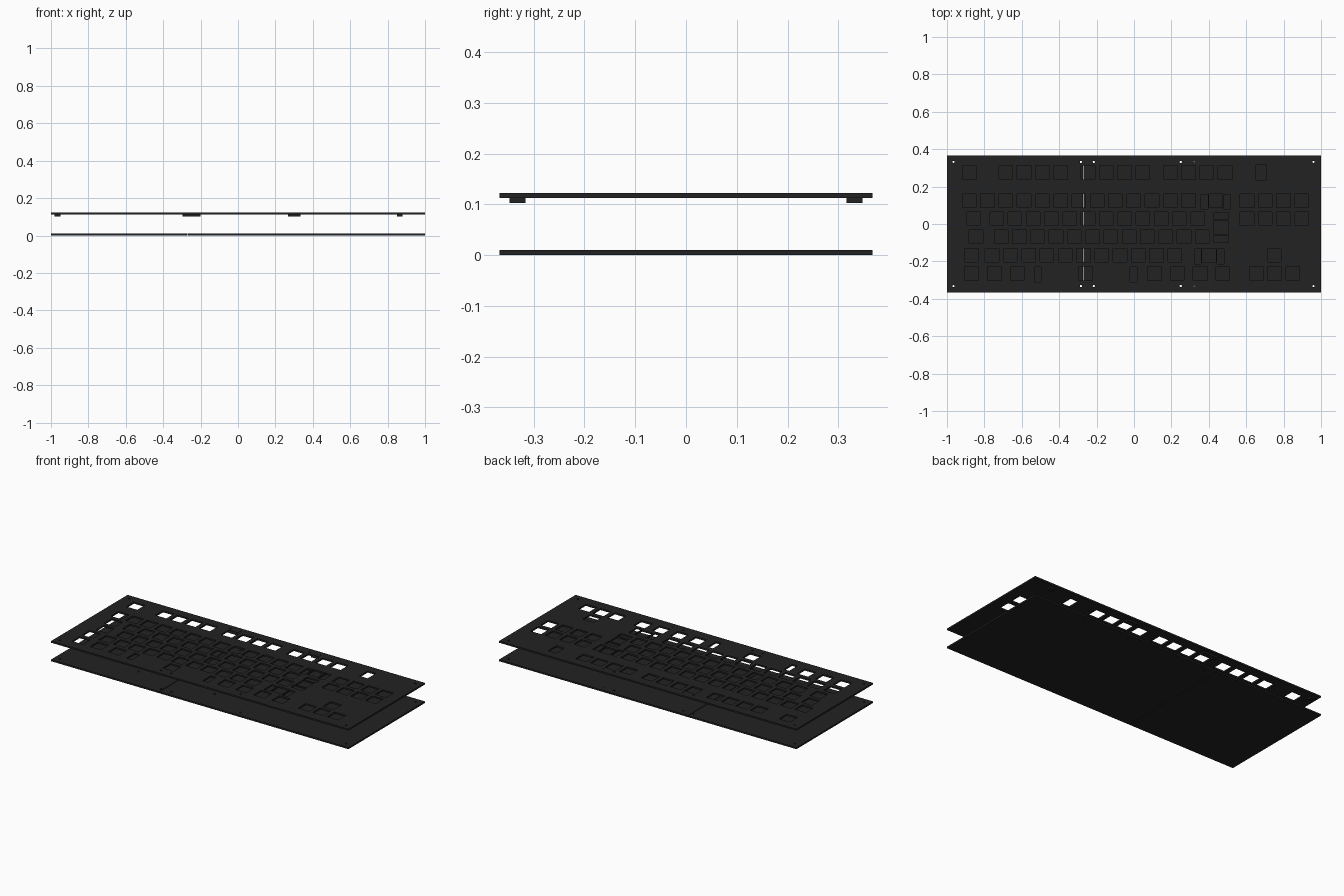
import bpy, bmesh, math

if "Cube" in bpy.data.objects:
    bpy.data.objects.remove(bpy.data.objects["Cube"])

U = 0.0977                  # key pitch
X0 = -0.881                 # centre of the first key column
KEY = 0.073                 # switch cut-out size
ROWS = [0.275, 0.125, 0.028, -0.069, -0.167, -0.265]

black = bpy.data.materials.new("matte black")
black.diffuse_color = (0.016, 0.016, 0.016, 1)
black.use_nodes = True
black.node_tree.nodes["Principled BSDF"].inputs["Base Color"].default_value = black.diffuse_color


def rect(x, y, w, h):
    return [(x - w / 2, y - h / 2), (x + w / 2, y - h / 2),
            (x + w / 2, y + h / 2), (x - w / 2, y + h / 2)]


def circle(x, y, r, n=12):
    return [(x + r * math.cos(2 * math.pi * i / n),
             y + r * math.sin(2 * math.pi * i / n)) for i in range(n)]


def sheet(name, outline, holes, z0, z1):
    """Flat sheet with cut-outs, made from a filled and extruded 2D curve."""
    curve = bpy.data.curves.new(name, 'CURVE')
    curve.dimensions = '2D'
    curve.fill_mode = 'BOTH'
    curve.extrude = (z1 - z0) / 2
    for loop in [outline] + holes:
        sp = curve.splines.new('POLY')
        sp.points.add(len(loop) - 1)
        for p, (x, y) in zip(sp.points, loop):
            p.co = (x, y, 0, 1)
        sp.use_cyclic_u = True
    tmp = bpy.data.objects.new(name + "_curve", curve)
    bpy.context.collection.objects.link(tmp)
    deps = bpy.context.evaluated_depsgraph_get()
    mesh = bpy.data.meshes.new_from_object(tmp.evaluated_get(deps))
    bpy.data.objects.remove(tmp)
    bm = bmesh.new()
    bm.from_mesh(mesh)
    bmesh.ops.remove_doubles(bm, verts=bm.verts, dist=1e-5)
    bmesh.ops.recalc_face_normals(bm, faces=bm.faces)
    for f in bm.faces:
        f.smooth = False
        f.material_index = 0
    bm.to_mesh(mesh)
    bm.free()
    mesh.materials.clear()
    mesh.materials.append(black)
    ob = bpy.data.objects.new(name, mesh)
    ob.location.z = (z0 + z1) / 2
    bpy.context.collection.objects.link(ob)
    return ob


# Key positions per row, in key units
keys = [
    [0, 2, 3, 4, 5, 6.5, 7.5, 8.5, 9.5, 11, 12, 13, 14],
    list(range(13)) + [13.5, 15.2, 16.2, 17.2, 18.2],
    [0.25] + [1.5 + i for i in range(12)] + [15.2, 16.2, 17.2, 18.2],
    [0.375] + [1.75 + i for i in range(12)],
    [0.125] + [1.25 + i for i in range(11)] + [13.125, 16.7],
    [0.125, 1.375, 2.625, 6.375, 10.125, 11.375, 12.625, 13.875, 15.7, 16.7, 17.7],
]
cutouts = [rect(X0 + k * U, y, KEY, KEY) for row, y in zip(keys, ROWS) for k in row]

# Dial slot, tall return key and its sideways stabilisers
cutouts.append(rect(0.68, 0.275, 0.055, 0.08))
cutouts.append(rect(0.465, -0.02, KEY, KEY))
for dy in (-0.061, 0.061):
    cutouts.append(rect(0.465, -0.02 + dy, 0.082, 0.036))

# Stabilisers of the wide keys: centre, half spacing, row
for k, half, row in [(13.5, 0.625, 1), (13.125, 0.625, 4), (6.375, 2.62, 5)]:
    for s in (-1, 1):
        cutouts.append(rect(X0 + (k + s * half) * U, ROWS[row] - 0.006, 0.036, 0.08))

# Screw holes through both plates
screws = [(x, s * 0.332, r) for s in (-1, 1) for x, r in
          [(-0.965, .006), (-0.284, .006), (-0.215, .006),
           (0.25, .006), (0.322, .003), (0.96, .006)]]
small = [(-0.517, -0.218, .006), (-0.005, -0.218, .006)]


def holes_between(x0, x1, y0, y1, items):
    return [circle(*c) for c in items if x0 < c[0] < x1 and y0 < c[1] < y1]


# Upper switch plate (its stabiliser slots already open over the small holes)
sheet("switch_plate", rect(0, 0, 2, 0.735),
      cutouts + holes_between(-1, 1, -1, 1, screws), 0.1125, 0.1225)

# Base plate in two sections with a thin joint
SPLIT = -0.272
for name, x0, x1 in [("base_plate_left", -1, SPLIT - 0.002),
                     ("base_plate_right", SPLIT + 0.002, 1)]:
    sheet(name, rect((x0 + x1) / 2, 0, x1 - x0, 0.735),
          holes_between(x0, x1, -1, 1, screws + small), 0, 0.01)

# Mounting pads under the switch plate
for side, y in (("front", -0.332), ("back", 0.332)):
    for i, (x0, x1) in enumerate([(-0.98, -0.95), (-0.298, -0.2),
                                  (0.268, 0.334), (0.85, 0.88)]):
        sheet(f"{side}_pad_{i + 1}", rect((x0 + x1) / 2, y, x1 - x0, 0.031),
              holes_between(x0, x1, y - .01, y + .01, screws), 0.1025, 0.1125)
